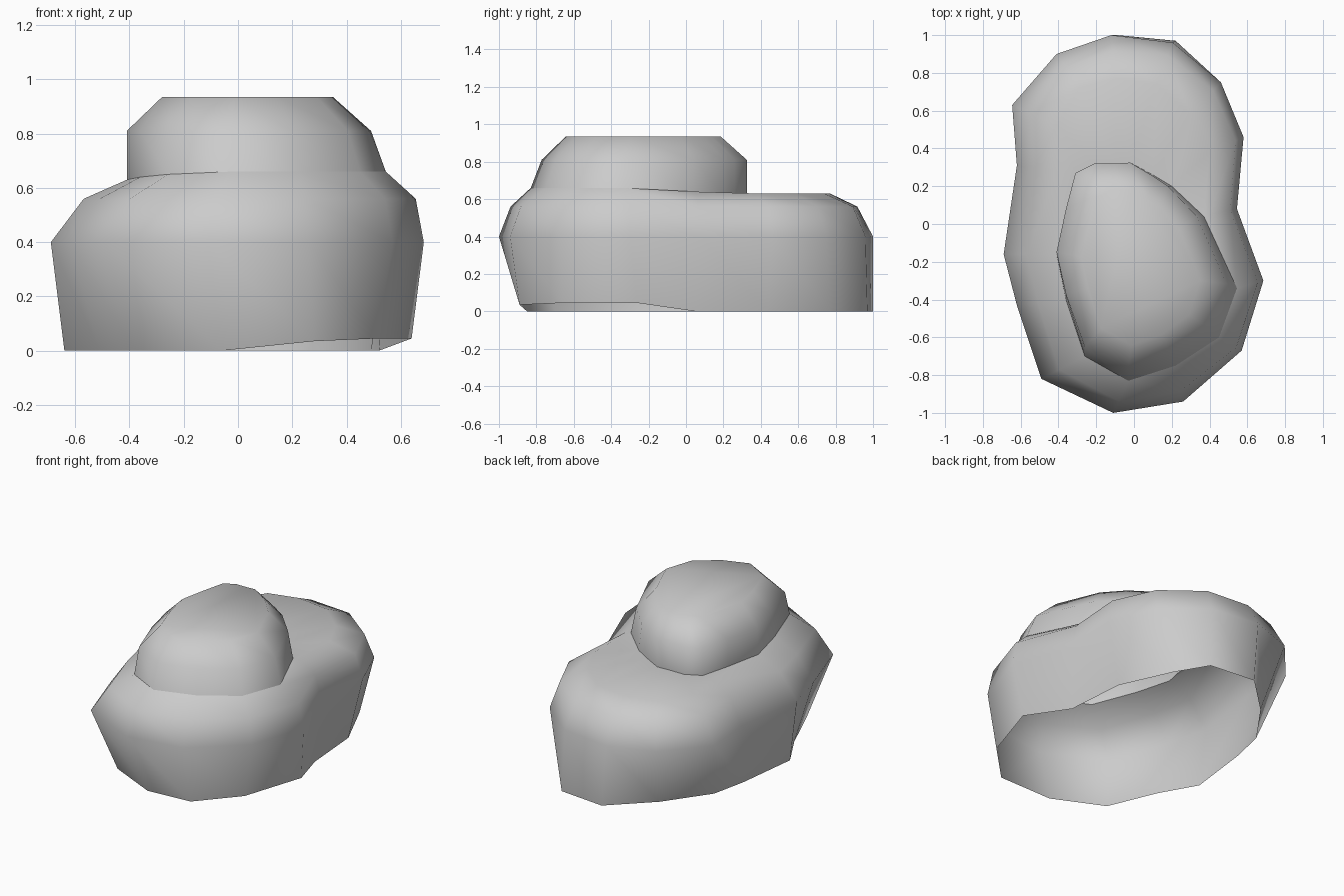
import bpy, bmesh

if "Cube" in bpy.data.objects:
    bpy.data.objects.remove(bpy.data.objects["Cube"])

# Plan outlines, clockwise from the back: widest line of the shell, and foot of the dome
rim = [(-.12, 1), (.205, .96), (.46, .75), (.58, .46), (.545, .08), (.685, -.30),
       (.57, -.67), (.26, -.94), (-.11, -1), (-.49, -.82), (-.62, -.43),
       (-.69, -.16), (-.62, .31), (-.645, .63), (-.41, .90)]
foot = [(-.10, .32), (-.02, .325), (.10, .26), (.20, .20), (.37, .04), (.545, -.34),
        (.45, -.60), (.22, -.75), (-.03, -.83), (-.26, -.70), (-.36, -.40),
        (-.41, -.16), (-.36, .08), (-.31, .27), (-.21, .32)]
foot_z = [.63, .63, .63, .63, .64, .66, .66, .66, .66, .65, .64, .63, .63, .63, .63]
# Shelf behind the dome (front part of the shelf line is the dome foot itself)
shelf_back = {0: (-.10, .77), 1: (.12, .74), 2: (.30, .58), 3: (.40, .38), 4: (.40, .05),
              12: (-.40, .28), 13: (-.41, .52), 14: (-.29, .72)}
# Open lower edge: tucked in around, lifted at the front right
hem = [(-.09, 1, 0), (.22, .97, 0), (.34, .77, 0), (.49, .44, 0), (.52, .05, 0),
       (.64, -.26, .045), (.51, -.66, .045), (.28, -.89, .035), (-.06, -.85, 0),
       (-.38, -.70, 0), (-.51, -.39, 0), (-.64, -.16, 0), (-.59, .25, 0),
       (-.54, .48, 0), (-.34, .76, 0)]

n = len(rim)
widest = [(x, y, .4) for x, y in rim]
base = [(x, y, z) for (x, y), z in zip(foot, foot_z)]
shelf = [(*shelf_back.get(i, foot[i]), foot_z[i]) for i in range(n)]
shoulder = []
for a, b in zip(widest, shelf):
    t = .35 - (.2 if a[0] > 0 else .12) * a[0]
    shoulder.append((a[0] + (b[0] - a[0]) * t, a[1] + (b[1] - a[1]) * t, .56))
dome_mid = [(x * .9 if x > 0 else x, y * .93 if y < 0 else y, .81) for x, y in foot]
dome_top = [(x * .7 + .007, y * .755 - .06, .935) for x, y, z in dome_mid]


def loft(name, rings, cap):
    """Skin closed rings from bottom to top, optionally capped."""
    bm = bmesh.new()
    loops = [[bm.verts.new(p) for p in ring] for ring in rings]
    for low, high in zip(loops, loops[1:]):
        for i in range(n):
            j = (i + 1) % n
            bm.faces.new((low[i], low[j], high[j], high[i]))
    if cap:
        bm.faces.new(loops[-1])
    bmesh.ops.remove_doubles(bm, verts=bm.verts, dist=.001)
    bmesh.ops.reverse_faces(bm, faces=bm.faces)  # outlines run clockwise
    mesh = bpy.data.meshes.new(name)
    bm.to_mesh(mesh)
    bm.free()
    obj = bpy.data.objects.new(name, mesh)
    bpy.context.collection.objects.link(obj)
    bpy.ops.object.select_all(action='DESELECT')
    bpy.context.view_layer.objects.active = obj
    obj.select_set(True)
    bpy.ops.object.shade_smooth_by_angle(angle=1.2)


# Hollow lower shell, open below and under the dome
loft("lower_shell", [hem, widest, shoulder, shelf, base], False)
# Dome standing on the shell
loft("upper_dome", [base, dome_mid, dome_top], True)
